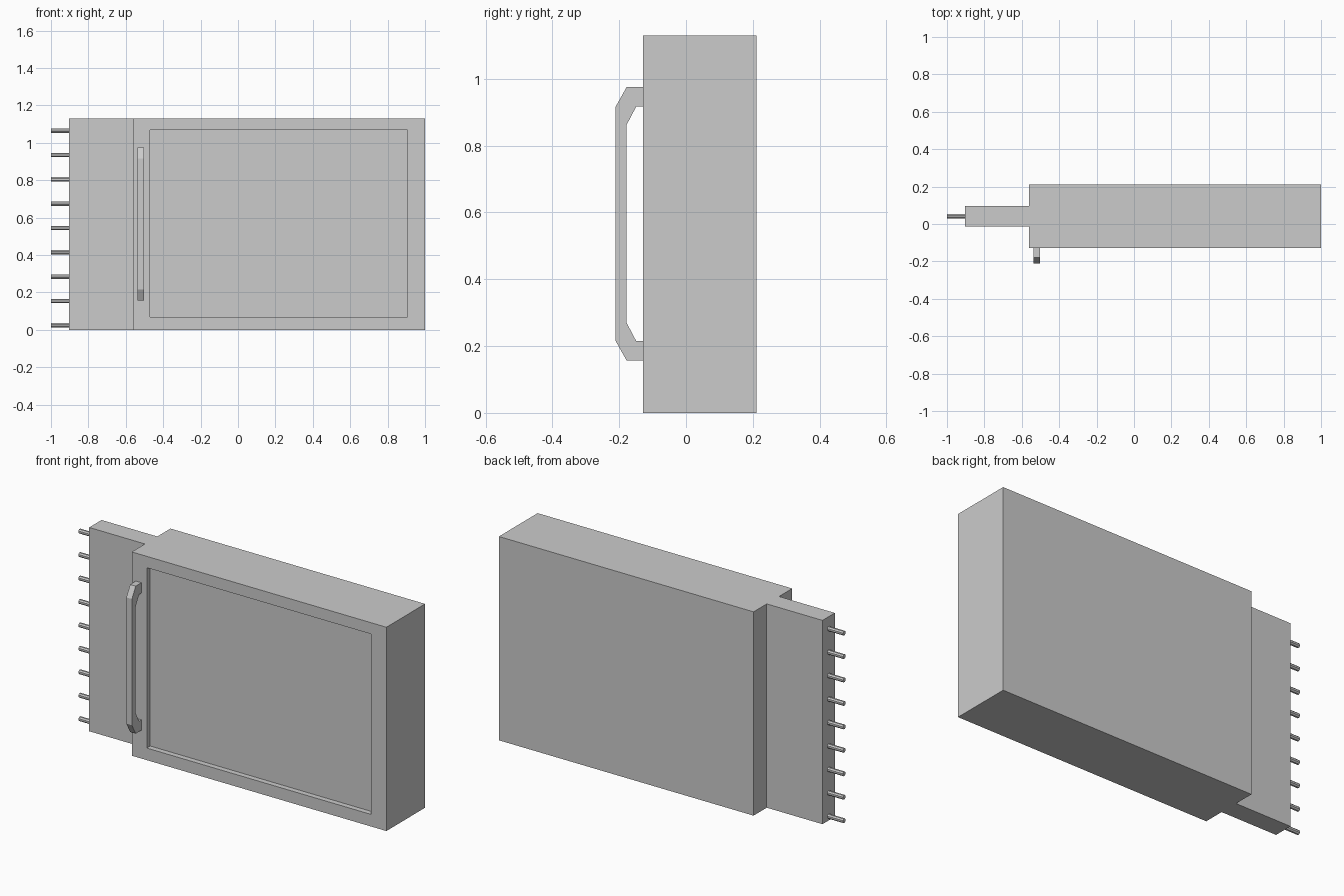
import bpy, bmesh, math
from mathutils import Vector

if "Cube" in bpy.data.objects:
    bpy.data.objects.remove(bpy.data.objects["Cube"])


def prism(profile, place, offset):
    """Extrude a closed 2D profile, placed in 3D by place(a, b), along offset."""
    bm = bmesh.new()
    face = bm.faces.new([bm.verts.new(place(a, b)) for a, b in profile])
    ext = bmesh.ops.extrude_face_region(bm, geom=[face], use_keep_orig=True)
    moved = [v for v in ext["geom"] if isinstance(v, bmesh.types.BMVert)]
    bmesh.ops.translate(bm, verts=moved, vec=offset)
    bmesh.ops.recalc_face_normals(bm, faces=bm.faces)
    return bm


def finish(bm, name):
    mesh = bpy.data.meshes.new(name)
    bm.to_mesh(mesh)
    bm.free()
    obj = bpy.data.objects.new(name, mesh)
    bpy.context.collection.objects.link(obj)
    return obj


HEIGHT, FRONT, BACK = 1.13, -0.128, 0.211
MID_Y = (FRONT + BACK) / 2
STEP_X, TONGUE_X, TONGUE_HALF = -0.562, -0.904, 0.054

# Case with narrower connector tongue, extruded from its plan outline
plan = [(1, FRONT), (1, BACK), (STEP_X, BACK), (STEP_X, MID_Y + TONGUE_HALF),
        (TONGUE_X, MID_Y + TONGUE_HALF), (TONGUE_X, MID_Y - TONGUE_HALF),
        (STEP_X, MID_Y - TONGUE_HALF), (STEP_X, FRONT)]
bm = prism(plan, lambda x, y: (x, y, 0), Vector((0, 0, HEIGHT)))

# Shallow rectangular recess in the front face
panel = next(f for f in bm.faces if abs(f.calc_center_median().y - FRONT) < 1e-4)
bmesh.ops.inset_region(bm, faces=[panel], thickness=0.065)
center = panel.calc_center_median()
for v in panel.verts:
    v.co.x = -0.47 if v.co.x < center.x else 0.905
    v.co.z = 0.067 if v.co.z < center.z else 1.067
floor = bmesh.ops.extrude_face_region(bm, geom=[panel])
bmesh.ops.translate(bm, vec=(0, 0.03, 0),
                    verts=[v for v in floor["geom"] if isinstance(v, bmesh.types.BMVert)])
if panel.is_valid:
    bm.faces.remove(panel)
bmesh.ops.recalc_face_normals(bm, faces=bm.faces)
finish(bm, "case")

# Pull handle with chamfered corners: lower half profile mirrored upwards
HANDLE_MID = 0.566
outer = [(FRONT, 0.157), (-0.178, 0.157), (-0.211, 0.216)]
inner = [(-0.178, 0.27), (-0.149, 0.215), (FRONT, 0.215)]


def flip(points):
    return [(y, 2 * HANDLE_MID - z) for y, z in reversed(points)]


handle = outer + flip(outer) + flip(inner) + inner
finish(prism(handle, lambda y, z: (-0.537, y, z), Vector((0.034, 0, 0))), "handle")

# Row of connector pins
PIN_RADIUS = 0.0125
for i in range(9):
    z = 0.024 + i * 0.13
    ring = [(MID_Y + PIN_RADIUS * math.cos(a), z + PIN_RADIUS * math.sin(a))
            for a in (math.tau * (k + 0.5) / 8 for k in range(8))]
    finish(prism(ring, lambda y, z: (-1, y, z), Vector((1 + TONGUE_X, 0, 0))), f"pin_{i + 1}")
